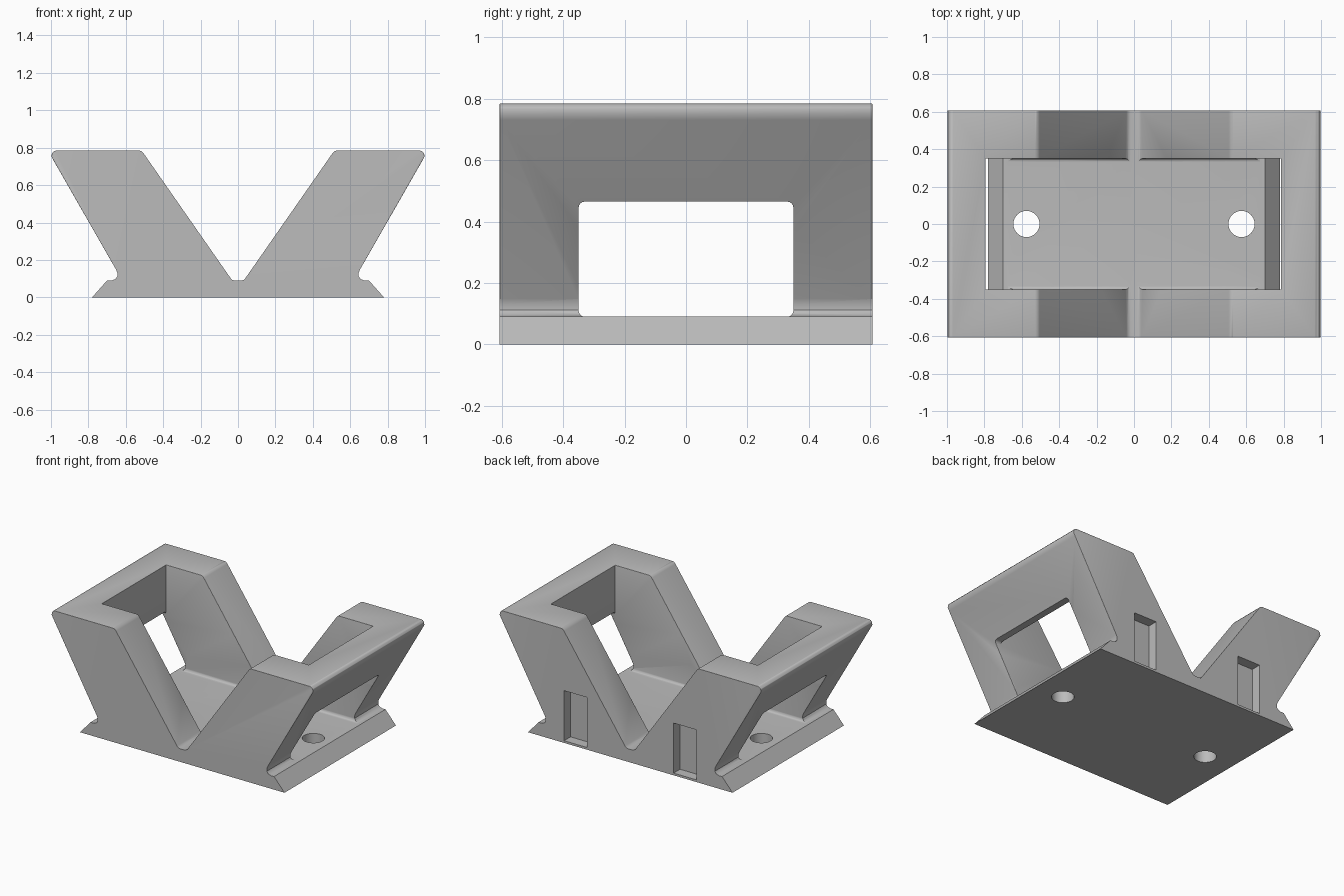
import bpy, bmesh, math
from mathutils import Vector

if "Cube" in bpy.data.objects:
    bpy.data.objects.remove(bpy.data.objects["Cube"])

HALF_Y, OPEN_Y, PLATE_Z, TOP_Z = 0.607, 0.35, 0.09, 0.785

grey = bpy.data.materials.new("light grey")
grey.diffuse_color = (0.5, 0.5, 0.5, 1)
grey.use_nodes = True
grey.node_tree.nodes["Principled BSDF"].inputs["Base Color"].default_value = grey.diffuse_color


def finish(bm, name):
    bmesh.ops.recalc_face_normals(bm, faces=bm.faces)
    me = bpy.data.meshes.new(name)
    bm.to_mesh(me)
    bm.free()
    ob = bpy.data.objects.new(name, me)
    bpy.context.collection.objects.link(ob)
    me.materials.append(grey)
    return ob


def box(name, lo, hi, round_x=0):
    """Box between two corners, with optional rounding of edges along x."""
    bm = bmesh.new()
    bmesh.ops.create_cube(bm, size=1)
    for v in bm.verts:
        v.co = Vector([(a + b) / 2 + c * (b - a) for a, b, c in zip(lo, hi, v.co)])
    if round_x:
        along = [e for e in bm.edges if abs(e.verts[0].co.x - e.verts[1].co.x) > 0.01]
        bmesh.ops.bevel(bm, geom=along, offset=round_x, segments=4, profile=0.5,
                        affect='EDGES')
    return finish(bm, name)


def cut(target, cutter):
    mod = target.modifiers.new("cut", 'BOOLEAN')
    mod.operation, mod.solver, mod.object = 'DIFFERENCE', 'EXACT', cutter
    bpy.context.view_layer.objects.active = target
    bpy.ops.object.modifier_apply(modifier=mod.name)
    bpy.data.objects.remove(cutter)


# V-shaped cradle body: half profile mirrored and extruded along y
half = [(0.78, 0), (0.70, PLATE_Z), (0.675, PLATE_Z), (0.655, 0.098), (0.645, 0.112),
        (0.645, 0.13), (0.652, 0.148), (0.986, 0.731), (0.997, 0.752), (0.995, 0.77),
        (0.985, 0.781), (0.97, TOP_Z), (0.53, TOP_Z), (0.515, 0.781), (0.505, 0.77),
        (0.04, 0.103), (0.03, 0.093), (0.018, PLATE_Z)]
outline = half + [(-x, z) for x, z in reversed(half)]
bm = bmesh.new()
face = bm.faces.new([bm.verts.new((x, -HALF_Y, z)) for x, z in outline])
ext = bmesh.ops.extrude_face_region(bm, geom=[face])
bmesh.ops.translate(bm, vec=(0, 2 * HALF_Y, 0),
                    verts=[v for v in ext["geom"] if isinstance(v, bmesh.types.BMVert)])
body = finish(bm, "cradle")

# Open well from above, and the window through both sloping sides
cut(body, box("well_cutter", (-0.793, -OPEN_Y, PLATE_Z), (0.785, OPEN_Y, 1.2), 0.02))
cut(body, box("window_cutter", (-1.3, -OPEN_Y, PLATE_Z), (1.3, OPEN_Y, 0.465), 0.02))

# Soften the outer end edges and the edges around the openings
bm = bmesh.new()
bm.from_mesh(body.data)
bmesh.ops.remove_doubles(bm, verts=bm.verts, dist=0.0002)
soft = []
for e in bm.edges:
    if len(e.link_faces) != 2:
        continue
    a, b = e.verts[0].co, e.verts[1].co
    mid = (a + b) / 2
    if e.calc_face_angle_signed(0) < 0.6 or mid.z < 0.14:
        continue
    outer_x = 0.652 + (mid.z - 0.148) * 0.573
    on_end = abs(abs(a.y) - HALF_Y) < 0.001 and abs(abs(b.y) - HALF_Y) < 0.001
    outside = abs(mid.x) > outer_x - 0.03 or mid.z > TOP_Z - 0.002
    on_opening = abs(abs(a.y) - OPEN_Y) < 0.001 and abs(abs(b.y) - OPEN_Y) < 0.001
    if (on_end and outside) or on_opening:
        soft.append(e)
bmesh.ops.bevel(bm, geom=soft, offset=0.022, segments=3, profile=0.5,
                affect='EDGES', clamp_overlap=True)
bm.to_mesh(body.data)
bm.free()

# Screw holes through the base, and shallow pockets in the back
for side in (-1, 1):
    bm = bmesh.new()
    bmesh.ops.create_cone(bm, cap_ends=True, segments=40, radius1=0.07, radius2=0.07, depth=0.4)
    bmesh.ops.translate(bm, verts=bm.verts, vec=(side * 0.575, 0, 0.05))
    cut(body, finish(bm, "hole_cutter"))
    x0, x1 = sorted((side * 0.33, side * 0.505))
    cut(body, box("pocket_cutter", (x0, HALF_Y - 0.07, 0.015), (x1, 0.8, 0.36)))

bpy.ops.object.select_all(action='DESELECT')
body.select_set(True)
bpy.context.view_layer.objects.active = body
bpy.ops.object.shade_smooth_by_angle(angle=math.radians(35))
